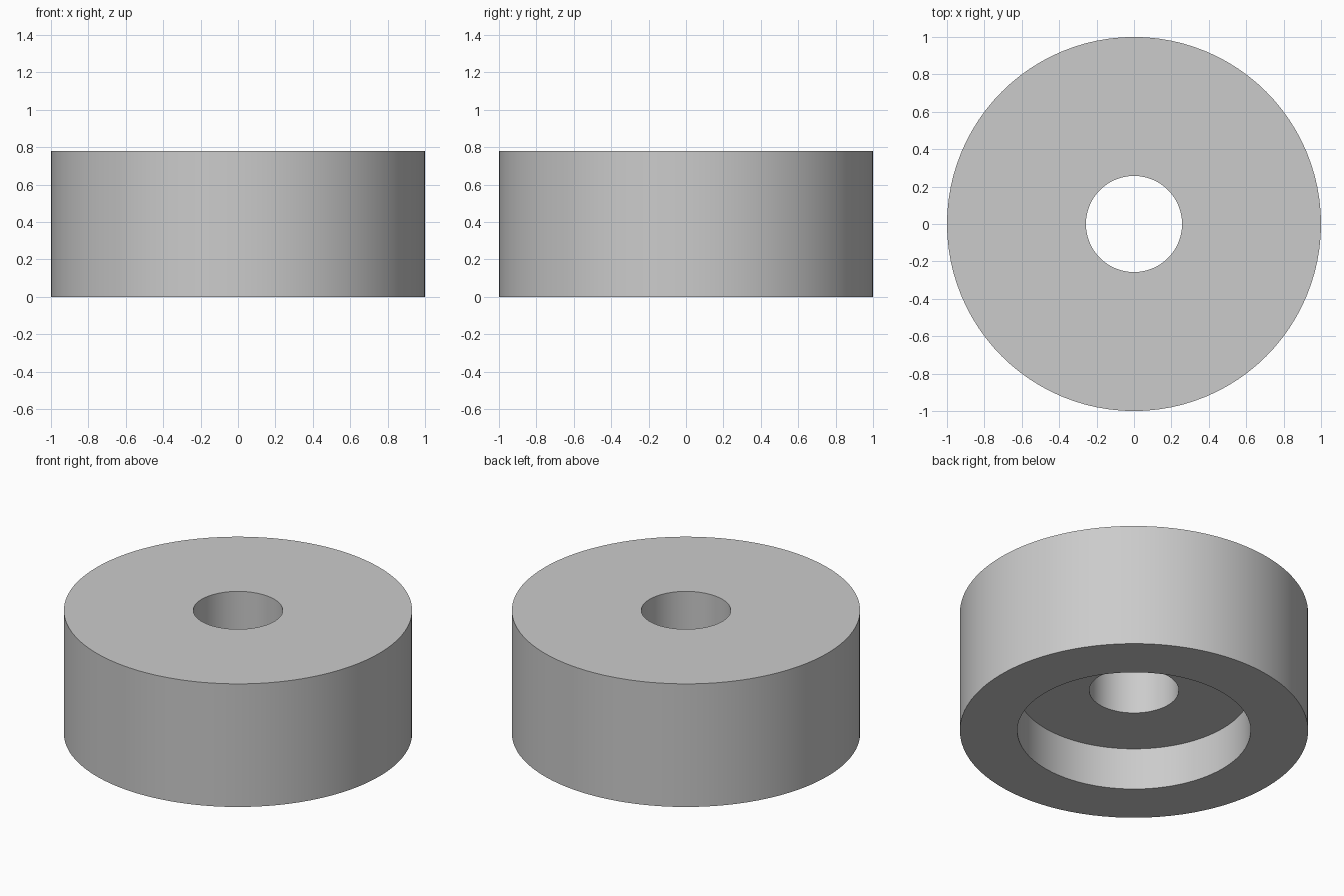
import bpy, bmesh, math

if "Cube" in bpy.data.objects:
    bpy.data.objects.remove(bpy.data.objects["Cube"])

SEGMENTS = 96
HEIGHT = 0.78
OUTER_R, BORE_R, RECESS_R = 1.0, 0.257, 0.67
RECESS_DEPTH = 0.266

grey = bpy.data.materials.new("light grey")
grey.diffuse_color = (0.6, 0.6, 0.6, 1.0)
grey.use_nodes = True
grey.node_tree.nodes["Principled BSDF"].inputs["Base Color"].default_value = grey.diffuse_color

# Closed half cross-section (radius, height): outer wall, top, bore, recess
profile = [
    (OUTER_R, 0.0), (OUTER_R, HEIGHT),
    (BORE_R, HEIGHT), (BORE_R, RECESS_DEPTH),
    (RECESS_R, RECESS_DEPTH), (RECESS_R, 0.0),
]

# Revolve the cross-section into a counterbored ring
bm = bmesh.new()
rings = []
for i in range(SEGMENTS):
    a = 2 * math.pi * i / SEGMENTS
    rings.append([bm.verts.new((r * math.cos(a), r * math.sin(a), z)) for r, z in profile])
n = len(profile)
for i in range(SEGMENTS):
    here, there = rings[i], rings[(i + 1) % SEGMENTS]
    for j in range(n):
        k = (j + 1) % n
        bm.faces.new((here[j], there[j], there[k], here[k]))
bmesh.ops.recalc_face_normals(bm, faces=bm.faces)

mesh = bpy.data.meshes.new("counterbored_spacer")
bm.to_mesh(mesh)
bm.free()
mesh.materials.append(grey)
spacer = bpy.data.objects.new("counterbored_spacer", mesh)
bpy.context.collection.objects.link(spacer)

# Smooth walls, sharp rims
bpy.context.view_layer.objects.active = spacer
spacer.select_set(True)
bpy.ops.object.shade_smooth_by_angle(angle=math.radians(30))
